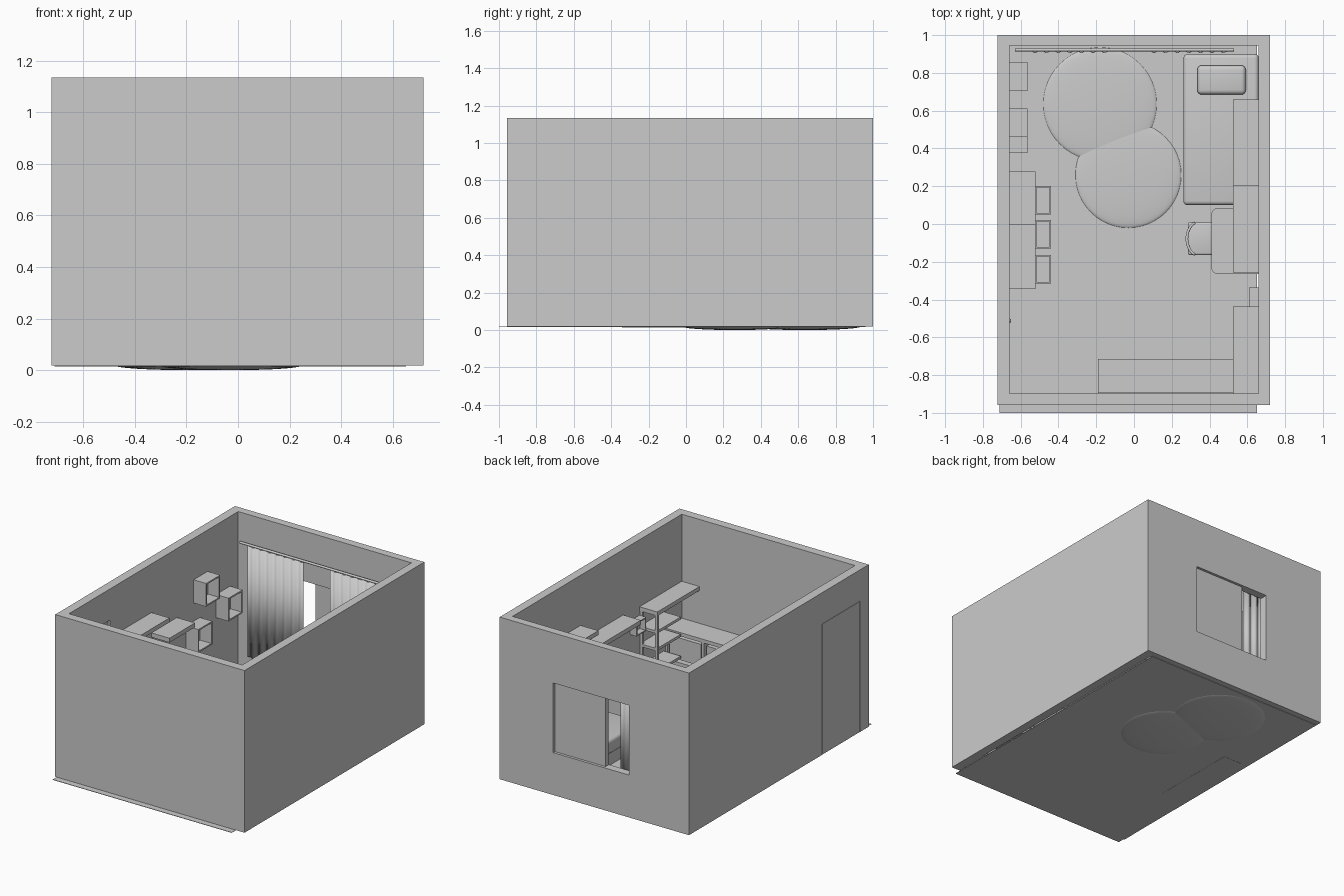
import bpy, bmesh, math
from math import sin, cos, pi

if "Cube" in bpy.data.objects:
    bpy.data.objects.remove(bpy.data.objects["Cube"])

FLOOR = 0.018


def finish(name, bm, smooth=False):
    bmesh.ops.recalc_face_normals(bm, faces=bm.faces)
    me = bpy.data.meshes.new(name)
    bm.to_mesh(me)
    bm.free()
    ob = bpy.data.objects.new(name, me)
    bpy.context.collection.objects.link(ob)
    if smooth:
        activate(ob)
        bpy.ops.object.shade_smooth_by_angle()
    return ob


def activate(ob):
    bpy.ops.object.select_all(action='DESELECT')
    ob.select_set(True)
    bpy.context.view_layer.objects.active = ob


def add_box(bm, x, y, z):
    vs = bmesh.ops.create_cube(bm, size=1)['verts']
    for v in vs:
        for i, (a, b) in enumerate((x, y, z)):
            v.co[i] = a if v.co[i] < 0 else b


def boxes(name, *dims):
    bm = bmesh.new()
    for d in dims:
        add_box(bm, *d)
    return finish(name, bm)


def soft_box(name, x, y, z, r, seg=4):
    bm = bmesh.new()
    add_box(bm, x, y, z)
    bmesh.ops.bevel(bm, geom=bm.edges[:], offset=r, segments=seg, affect='EDGES', profile=0.5)
    return finish(name, bm, True)


def ribbon(name, pts, z0, z1, thick):
    # Vertical sheet following a plan-view path
    bm = bmesh.new()
    rows = [(bm.verts.new((x, y, z0)), bm.verts.new((x, y, z1))) for x, y in pts]
    for a, b in zip(rows, rows[1:]):
        bm.faces.new((a[0], b[0], b[1], a[1]))
    ob = finish(name, bm, True)
    m = ob.modifiers.new("thickness", 'SOLIDIFY')
    m.thickness, m.offset = thick, 0
    return ob


def open_box(name, x, y, z, t, axis, side):
    # Box with one open side: axis 0/1/2, side -1 or +1
    full = [x, y, z]
    parts = []
    for i in range(3):
        for s in (-1, 1):
            if i == axis and s == side:
                continue
            d = list(full)
            d[i] = (full[i][0], full[i][0] + t) if s < 0 else (full[i][1] - t, full[i][1])
            parts.append(d)
    return boxes(name, *parts)


# Room walls with door and window openings
walls = boxes("walls", ((-0.723, 0.72), (-0.957, 1.0), (FLOOR, 1.135)))
cuts = [boxes("room_cutter", ((-0.66, 0.66), (-0.897, 0.945), (-0.1, 1.3))),
        boxes("window_cutter", ((-0.267, 0.312), (0.9, 1.1), (0.31, 0.79))),
        boxes("door_cutter", ((-0.8, -0.6), (-0.86, -0.45), (-0.1, 0.92)))]
activate(walls)
for c in cuts:
    m = walls.modifiers.new("opening", 'BOOLEAN')
    m.object, m.operation, m.solver = c, 'DIFFERENCE', 'EXACT'
    bpy.ops.object.modifier_apply(modifier=m.name)
    bpy.data.objects.remove(c)

# Floor sheet
boxes("floor", ((-0.712, 0.652), (-1.0, 0.96), (FLOOR - 0.003, FLOOR)))

# Door and handle
boxes("door", ((-0.722, -0.672), (-0.857, -0.453), (FLOOR, 0.917)))
soft_box("door_handle", (-0.675, -0.652), (-0.525, -0.5), (0.43, 0.455), 0.008, 3)

# Sliding window panel
boxes("window_panel", ((-0.077, 0.31), (0.955, 0.985), (0.312, 0.788)))

# Curtain rod and two wavy curtains
bm = bmesh.new()
bmesh.ops.create_cone(bm, cap_ends=True, segments=16, radius1=0.008, radius2=0.008, depth=1.16)
for v in bm.verts:
    v.co = (v.co.z - 0.05, v.co.y + 0.922, v.co.x + 0.94)
finish("curtain_rod", bm, True)
for side, x0, x1 in (("left", -0.57, -0.14), ("right", 0.06, 0.49)):
    n = 84
    pts = [(x0 + (x1 - x0) * i / n, 0.915 + 0.008 * sin(2 * pi * 7 * i / n)) for i in range(n + 1)]
    ribbon(side + "_curtain", pts, 0.17, 0.935, 0.003)

# Two overlapping flattened round rugs
for i, (x, y, r) in enumerate(((-0.18, 0.635, 0.3), (-0.03, 0.26, 0.28))):
    bm = bmesh.new()
    bmesh.ops.create_uvsphere(bm, u_segments=48, v_segments=20, radius=1)
    for v in bm.verts:
        v.co = (x + v.co.x * r, y + v.co.y * r, 0.019 + v.co.z * 0.019)
    finish("round_rug_%d" % (i + 1), bm, True)

# Bed
boxes("bed_base", ((0.275, 0.655), (0.11, 0.885), (FLOOR, 0.11)))
soft_box("mattress", (0.262, 0.66), (0.1, 0.9), (0.1, 0.2), 0.022)
soft_box("pillow", (0.335, 0.592), (0.685, 0.84), (0.19, 0.24), 0.024)

# Shelves above the bed and desk
boxes("bed_shelf", ((0.525, 0.66), (0.205, 0.66), (0.76, 0.79)))
boxes("desk_shelf", ((0.525, 0.66), (-0.258, 0.205), (0.655, 0.685)))

# Desk: rounded top on panel legs
bm = bmesh.new()
r, outline = 0.035, [(0.66, -0.265), (0.66, 0.085)]
for cy, a0 in ((0.085 - r, pi / 2), (-0.265 + r, pi)):
    outline += [(0.41 + r + r * cos(a0 + k * pi / 12), cy + r * sin(a0 + k * pi / 12)) for k in range(7)]
face = bm.faces.new([bm.verts.new((x, y, 0.31)) for x, y in outline])
ext = bmesh.ops.extrude_face_region(bm, geom=[face])['geom']
bmesh.ops.translate(bm, vec=(0, 0, 0.025), verts=[g for g in ext if isinstance(g, bmesh.types.BMVert)])
finish("desk_top", bm)
boxes("desk_legs", *[((0.45, 0.65), y, (FLOOR, 0.31)) for y in ((-0.25, -0.23), (0.05, 0.07))])

# Chair with curved back
soft_box("chair_seat", (0.285, 0.45), (-0.165, 0.01), (0.185, 0.215), 0.012, 3)
arc = [(0.345 - 0.065 * cos(a), -0.078 + 0.09 * sin(a))
       for a in [math.radians(-70 + 10 * k) for k in range(15)]]
ribbon("chair_back", arc, 0.27, 0.4, 0.014)
boxes("chair_legs", *[((x, x + 0.015), (y, y + 0.015), (FLOOR, 0.19))
                      for x in (0.295, 0.425) for y in (-0.155, -0.015)])
boxes("chair_back_posts", *[((0.283, 0.296), (y, y + 0.012), (0.2, 0.3)) for y in (-0.125, -0.04)])

# Corner shelf unit at the front right
boxes("corner_shelf_top", ((0.525, 0.66), (-0.897, -0.437), (0.645, 0.673)))
boxes("corner_shelf_frame",
      ((0.525, 0.545), (-0.455, -0.44), (FLOOR, 0.645)),
      ((0.64, 0.66), (-0.455, -0.44), (FLOOR, 0.645)),
      *[((0.53, 0.66), (-0.7, -0.44), (z, z + 0.018)) for z in (0.1, 0.25, 0.4, 0.52)])
open_box("small_wall_box", (0.61, 0.66), (-0.437, -0.335), (0.52, 0.615), 0.008, 0, -1)

# Low sideboard along the front wall, with three bays
boxes("sideboard", ((-0.19, 0.66), (-0.895, -0.715), (0.395, 0.42)),
      ((-0.19, 0.66), (-0.895, -0.72), (FLOOR, 0.045)),
      ((-0.19, 0.66), (-0.895, -0.88), (0.045, 0.395)),
      *[((x, x + 0.018), (-0.895, -0.717), (0.045, 0.395)) for x in (-0.19, 0.085, 0.365, 0.642)])
boxes("sideboard_drawers", *[((x, x + 0.24), (-0.87, -0.725), (z, z + 0.15))
                             for x in (-0.165, 0.112, 0.392) for z in (0.055, 0.225)])

# Low cabinet on the left wall with three pulled-out drawers
boxes("left_cabinet", ((-0.66, -0.525), (-0.343, 0.275), (0.014, 0.3)))
for i, y in enumerate((-0.315, -0.13, 0.05)):
    open_box("open_drawer_%d" % (i + 1), (-0.525, -0.44), (y, y + 0.152), (0.09, 0.22), 0.008, 2, 1)

# Shelves on the left wall
boxes("left_upper_shelf", ((-0.66, -0.522), (-0.343, 0.0), (0.77, 0.8)))
boxes("left_lower_shelf", ((-0.66, -0.522), (0.0, 0.277), (0.63, 0.66)))

# Open cube shelves on the left wall
for i, (y, z) in enumerate(((0.46, 0.69), (0.705, 0.495), (0.375, 0.405))):
    open_box("wall_cube_%d" % (i + 1), (-0.66, -0.565), (y, y + 0.152), (z, z + 0.16), 0.01, 0, 1)
